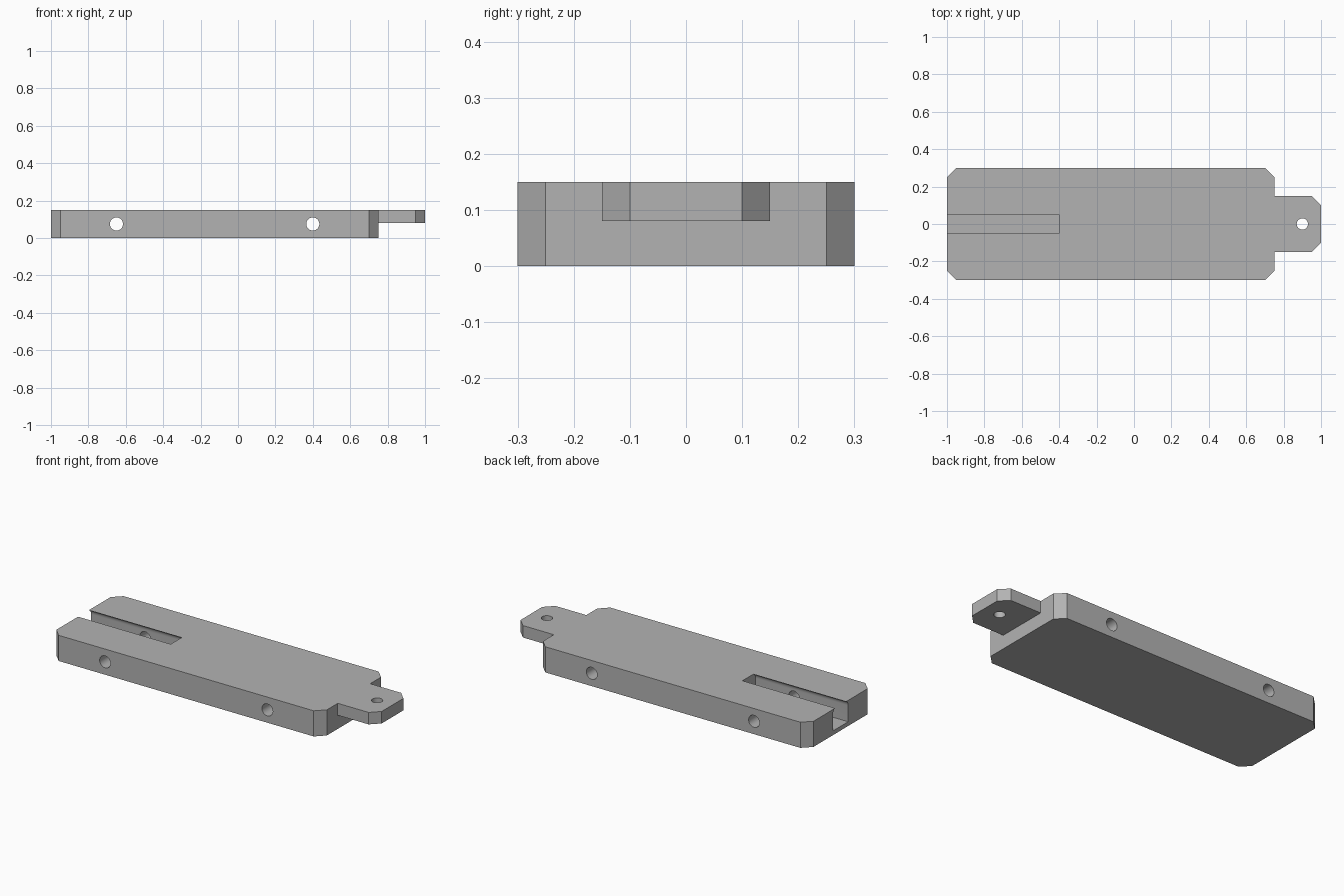
import bpy, bmesh, math
from mathutils import Matrix

old = bpy.data.objects.get("Cube")
if old:
    bpy.data.objects.remove(old, do_unlink=True)

grey = bpy.data.materials.new("plain_grey")
grey.use_nodes = True
COLOUR = (0.45, 0.45, 0.45, 1)
grey.diffuse_color = COLOUR
grey.node_tree.nodes["Principled BSDF"].inputs["Base Color"].default_value = COLOUR


def prism(name, points, offset):
    """Extrude a flat polygon of 3D points along an offset."""
    bm = bmesh.new()
    face = bm.faces.new([bm.verts.new(p) for p in points])
    moved = bmesh.ops.extrude_face_region(bm, geom=[face])["geom"]
    bmesh.ops.translate(bm, vec=offset, verts=[v for v in moved if isinstance(v, bmesh.types.BMVert)])
    bmesh.ops.recalc_face_normals(bm, faces=bm.faces)
    return finish(name, bm)


def finish(name, bm):
    mesh = bpy.data.meshes.new(name)
    bm.to_mesh(mesh)
    bm.free()
    mesh.materials.append(grey)
    obj = bpy.data.objects.new(name, mesh)
    bpy.context.collection.objects.link(obj)
    return obj


def drill(name, radius, centre, along_y=False):
    bm = bmesh.new()
    turn = Matrix.Rotation(math.pi / 2, 4, "X") if along_y else Matrix()
    bmesh.ops.create_cone(bm, cap_ends=True, segments=48, radius1=radius, radius2=radius,
                          depth=1, matrix=Matrix.Translation(centre) @ turn)
    return finish(name, bm)


def cut(obj, cutters):
    """Subtract each cutter, then shade round walls smooth."""
    bpy.ops.object.select_all(action="DESELECT")
    bpy.context.view_layer.objects.active = obj
    obj.select_set(True)
    for cutter in cutters:
        mod = obj.modifiers.new("cut", "BOOLEAN")
        mod.operation, mod.solver, mod.object = "DIFFERENCE", "EXACT", cutter
        bpy.ops.object.modifier_apply(modifier=mod.name)
        bpy.data.objects.remove(cutter, do_unlink=True)
    bpy.ops.object.shade_smooth_by_angle(angle=math.radians(30))


# Main block with chamfered vertical corners
C = 0.05
body = prism("body", [(-1, -0.25, 0), (-1 + C, -0.3, 0), (0.75 - C, -0.3, 0), (0.75, -0.25, 0),
                      (0.75, 0.25, 0), (0.75 - C, 0.3, 0), (-1 + C, 0.3, 0), (-1, 0.25, 0)],
             (0, 0, 0.15))

# Undercut slot: narrow mouth, rounded shoulders, flat floor
half = [(0.05, 0.2), (0.05, 0.15)]
for i in range(1, 9):
    a = math.radians(90 - i * 90 / 8)
    half.append((0.05 + 0.02 * math.cos(a), 0.12 + 0.03 * math.sin(a)))
half.append((0.07, 0.025))
section = half + [(-y, z) for y, z in reversed(half)]
slot = prism("slot_cutter", [(-1.1, y, z) for y, z in section], (0.7, 0, 0))

# Cross holes through both sides
holes = [drill("hole_cutter", 0.035, (x, 0, 0.075), True) for x in (-0.65, 0.4)]
cut(body, [slot] + holes)

# Thin end tab with chamfered tip and a pin hole
tab = prism("end_tab", [(0.75, -0.15, 0.08), (1 - C, -0.15, 0.08), (1, -0.1, 0.08),
                        (1, 0.1, 0.08), (1 - C, 0.15, 0.08), (0.75, 0.15, 0.08)],
            (0, 0, 0.07))
cut(tab, [drill("pin_cutter", 0.03, (0.9, 0, 0.1))])
